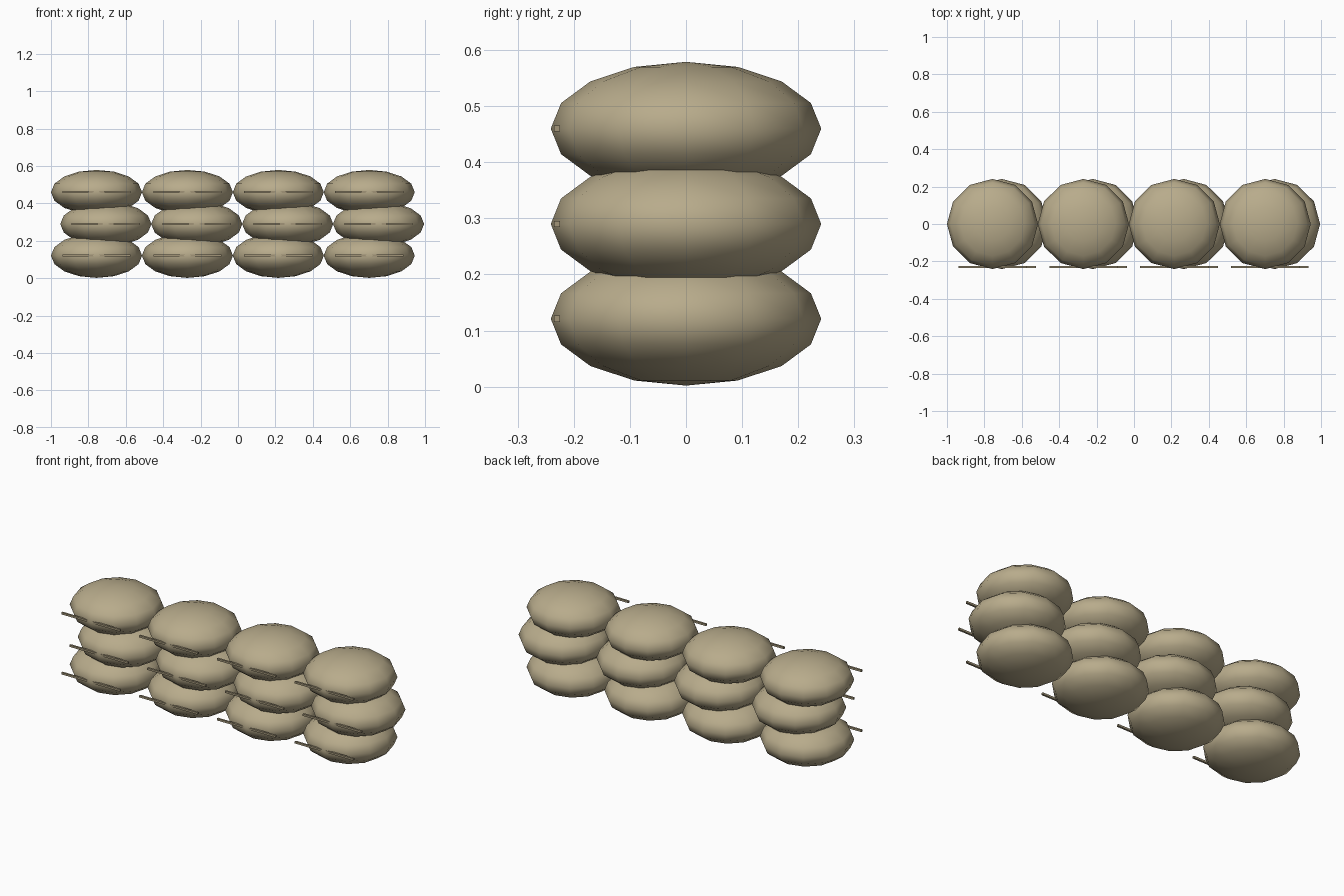
import bpy

if "Cube" in bpy.data.objects:
    bpy.data.objects.remove(bpy.data.objects["Cube"])

ROWS, BAGS = 3, 4
RX, RY, RZ = 0.2435, 0.241, 0.119
SPACING, SHIFT = 0.486, 0.05
ROW_Z = (0.121, 0.290, 0.460)


def material(name, rgb):
    m = bpy.data.materials.new(name)
    m.diffuse_color = (*rgb, 1)
    m.use_nodes = True
    m.node_tree.nodes["Principled BSDF"].inputs["Base Color"].default_value = m.diffuse_color
    return m


burlap = material("sand burlap", (0.48, 0.41, 0.26))
seam_tan = material("seam tan", (0.36, 0.30, 0.19))


def finish(name, scale, mat):
    ob = bpy.context.object
    ob.name = name
    ob.scale = scale
    bpy.ops.object.transform_apply(location=False, rotation=False, scale=True)
    ob.data.materials.append(mat)
    return ob


# Stacked rows of flattened bags, the middle row offset sideways
for row in range(ROWS):
    for i in range(BAGS):
        x = -1 + RX + i * SPACING + (SHIFT if row % 2 else 0)
        z = ROW_Z[row]

        # Bag body
        bpy.ops.mesh.primitive_uv_sphere_add(segments=12, ring_count=8,
                                             radius=1, location=(x, 0, z))
        finish(f"bag_{row}_{i}", (RX, RY, RZ), burlap)
        bpy.ops.object.shade_smooth()

        # Straight stitched seam along the front
        bpy.ops.mesh.primitive_cube_add(size=1, location=(x, -0.23, z))
        finish(f"seam_{row}_{i}", (0.365, 0.011, 0.011), seam_tan)
